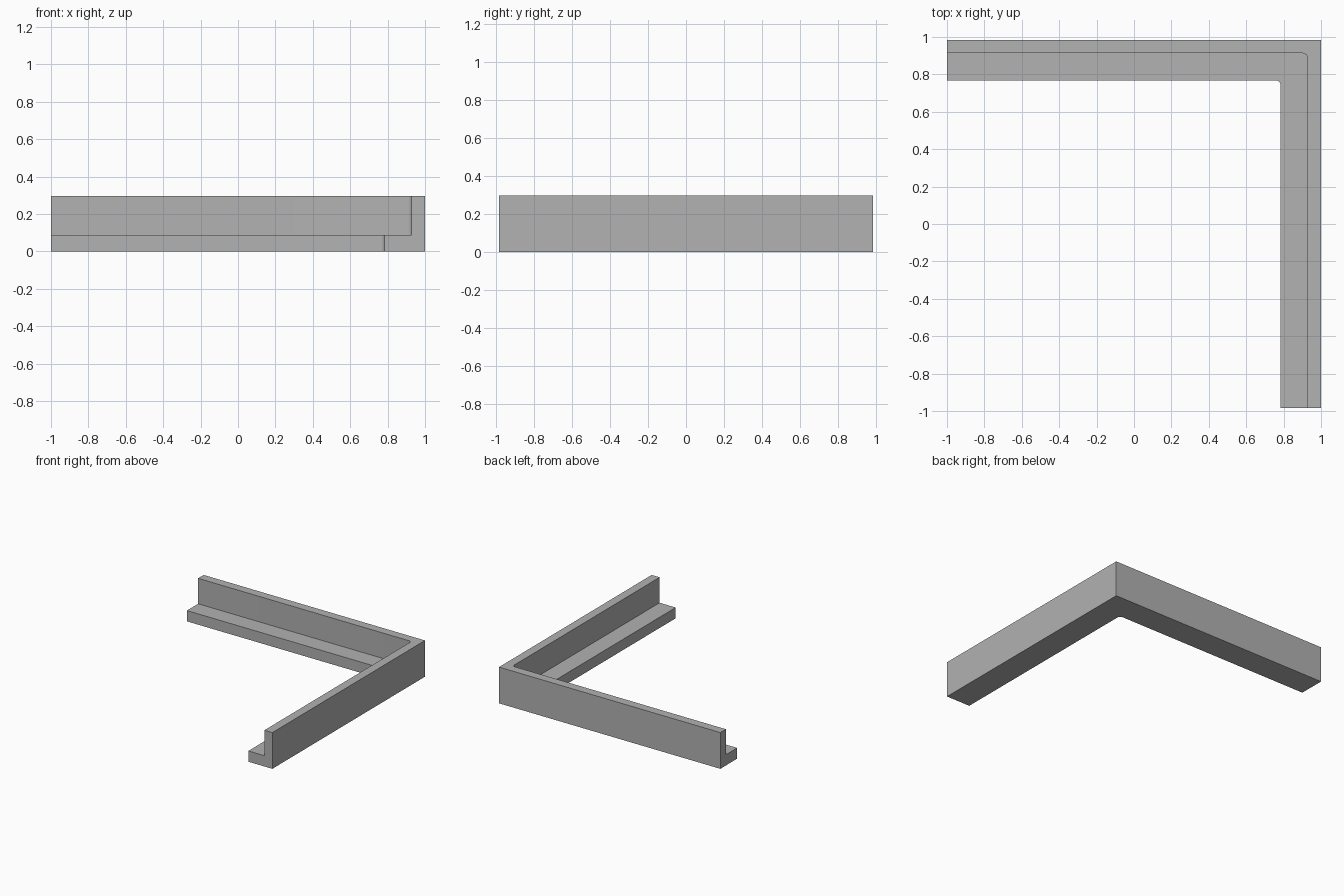
import bpy, bmesh, math

cube = bpy.data.objects.get("Cube")
if cube:
    bpy.data.objects.remove(cube, do_unlink=True)

HALF_X, HALF_Y = 1.0, 0.985
HEIGHT, LEDGE_HEIGHT = 0.296, 0.088
WALL, LEDGE = 0.072, 0.217
RADIUS, STEPS = 0.025, 6

# Plain grey material
grey = bpy.data.materials.new("plain_grey")
grey.use_nodes = True
colour = (0.445, 0.445, 0.445, 1)
grey.diffuse_color = colour
grey.node_tree.nodes["Principled BSDF"].inputs["Base Color"].default_value = colour


def corner_path(inset, radius):
    """Right-angled path, inset from the outer edge, with a rounded corner."""
    x, y = HALF_X - inset, HALF_Y - inset
    points = [(-HALF_X, y)]
    for i in range(STEPS + 1):
        a = math.pi / 2 * (1 - i / STEPS)
        points.append((x - radius + radius * math.cos(a),
                       y - radius + radius * math.sin(a)))
    return points + [(x, -HALF_Y)]


# Stepped cross-section: inset, height, corner radius
section = [(0, 0, 0), (LEDGE, 0, RADIUS), (LEDGE, LEDGE_HEIGHT, RADIUS),
           (WALL, LEDGE_HEIGHT, RADIUS), (WALL, HEIGHT, RADIUS), (0, HEIGHT, 0)]

# Sweep the section round the corner
bm = bmesh.new()
rails = [[bm.verts.new((x, y, z)) for x, y in corner_path(inset, r)]
         for inset, z, r in section]
for k, rail in enumerate(rails):
    after = rails[(k + 1) % len(rails)]
    for i in range(len(rail) - 1):
        bm.faces.new((rail[i], rail[i + 1], after[i + 1], after[i]))
for end in (0, -1):
    bm.faces.new([rail[end] for rail in rails])

# Collapse the sharp outer corner and tidy
bmesh.ops.remove_doubles(bm, verts=bm.verts, dist=0.0001)
bmesh.ops.recalc_face_normals(bm, faces=bm.faces)
mesh = bpy.data.meshes.new("corner_trim")
bm.to_mesh(mesh)
bm.free()
mesh.materials.append(grey)

trim = bpy.data.objects.new("corner_trim", mesh)
bpy.context.collection.objects.link(trim)
bpy.context.view_layer.objects.active = trim
trim.select_set(True)
bpy.ops.object.shade_smooth_by_angle(angle=math.radians(30))
